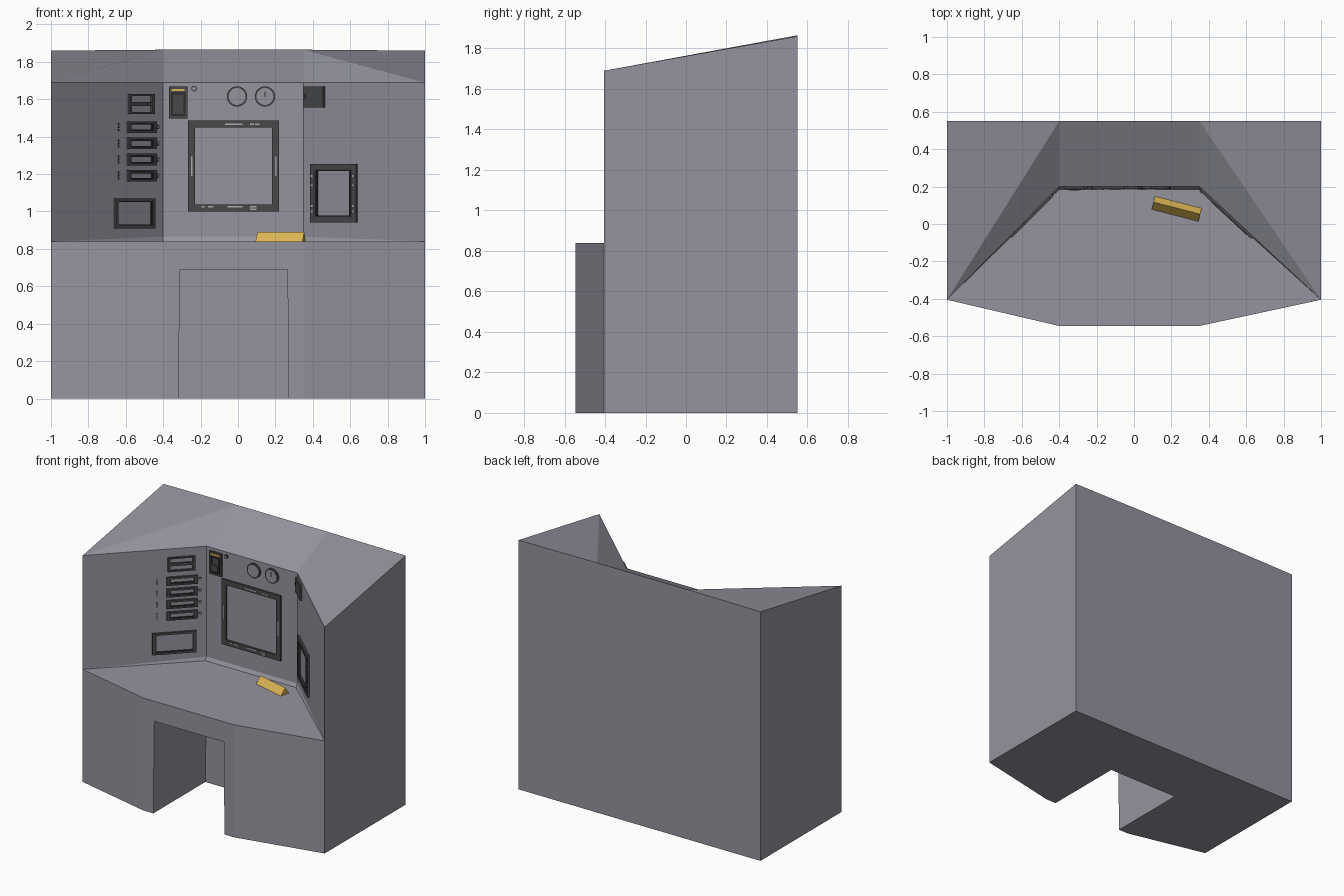
import bpy, bmesh, math
from mathutils import Vector, Matrix

cube = bpy.data.objects.get("Cube")
if cube:
    bpy.data.objects.remove(cube)


def material(name, rgb):
    m = bpy.data.materials.new(name)
    m.use_nodes = True
    m.diffuse_color = (*rgb, 1)
    m.node_tree.nodes["Principled BSDF"].inputs["Base Color"].default_value = (*rgb, 1)
    return m


GREY = material("console grey", (0.30, 0.295, 0.345))
DARK = material("dark trim", (0.065, 0.066, 0.068))
BLACK = material("black", (0.025, 0.025, 0.027))
PALE = material("pale marking", (0.42, 0.42, 0.44))
YELLOW = material("yellow", (0.72, 0.47, 0.09))


def finish(name, bm, mat):
    bmesh.ops.recalc_face_normals(bm, faces=bm.faces)
    me = bpy.data.meshes.new(name)
    bm.to_mesh(me)
    bm.free()
    me.materials.append(mat)
    ob = bpy.data.objects.new(name, me)
    bpy.context.scene.collection.objects.link(ob)
    return ob


# Console body: front plan, recessed walls and sloping roof
L, R, FRONT, BACK = -0.4, 0.35, -0.405, 0.55
DESK, WALL_TOP, WALL_Y = 0.84, 1.69, 0.2
bm = bmesh.new()


def row(ys, zs, xs=(-1, L, R, 1)):
    return [bm.verts.new(p) for p in zip(xs, ys, zs)]


plan = (FRONT, -0.545, -0.545, FRONT)
base = row(plan, [0] * 4)
edge = row(plan, [DESK] * 4)
crease = row((WALL_Y - 0.015,) * 2, [DESK] * 2, (L, R))
foot = row((WALL_Y,) * 2, [DESK + 0.025] * 2, (L, R))
crest = row((FRONT, WALL_Y, WALL_Y, FRONT), [WALL_TOP] * 4)
ridge = row([BACK] * 4, (1.86, 1.865, 1.865, 1.86))
heel = row([BACK] * 2, [0, 0], (-1, 1))
for i in range(3):
    bm.faces.new((base[i], base[i + 1], edge[i + 1], edge[i]))
bm.faces.new(edge + crease[::-1])
bm.faces.new(crease + foot[::-1])
bm.faces.new((foot[0], foot[1], crest[2], crest[1]))
bm.faces.new((crest[1], crest[2], ridge[2], ridge[1]))
for end, mid, k in ((0, 1, 0), (3, 2, 1)):
    bm.faces.new((edge[end], crease[k], foot[k]))
    bm.faces.new((edge[end], foot[k], crest[mid], crest[end]))
    bm.faces.new((crest[end], crest[mid], ridge[mid]))
    bm.faces.new((crest[end], ridge[mid], ridge[end]))
    bm.faces.new((base[end], edge[end], crest[end], ridge[end], heel[k]))
bm.faces.new(ridge + heel[::-1])
bm.faces.new(base + heel[::-1])
body = finish("console_body", bm, GREY)

# Knee space cut out of the base
bm = bmesh.new()
lower = [bm.verts.new((x, y, -0.1)) for x, y in ((-0.32, -0.8), (0.27, -0.8), (0.27, 0.07), (-0.32, 0.07))]
upper = [bm.verts.new((x, y, 0.69)) for x, y in ((-0.31, -0.8), (0.265, -0.8), (0.265, 0.07), (-0.31, 0.07))]
bm.faces.new(lower)
bm.faces.new(upper)
for i in range(4):
    j = (i + 1) % 4
    bm.faces.new((lower[i], lower[j], upper[j], upper[i]))
cutter = finish("knee_space_cutter", bm, GREY)
cut = body.modifiers.new("knee space", "BOOLEAN")
cut.operation, cut.solver, cut.object = "DIFFERENCE", "EXACT", cutter
bpy.context.view_layer.objects.active = body
bpy.ops.object.modifier_apply(modifier=cut.name)
bpy.data.objects.remove(cutter)


# Wall helpers: parts are placed by x and z and pushed out along the wall normal
class Wall:
    def __init__(self, a, b):
        self.a, self.b = Vector((*a, 0)), Vector((*b, 0))
        self.u = (self.b - self.a).normalized()
        self.n = Vector((self.u.y, -self.u.x, 0))

    def at(self, x, z, out=0.0):
        t = (x - self.a.x) / (self.b.x - self.a.x)
        return self.a.lerp(self.b, t) + Vector((0, 0, z)) + self.n * out


left_wall = Wall((-1, FRONT), (L, WALL_Y))
mid_wall = Wall((L, WALL_Y), (R, WALL_Y))
right_wall = Wall((R, WALL_Y), (1, FRONT))


def plate(name, wall, x0, x1, z0, z1, out, mat, low=-0.004):
    bm = bmesh.new()
    rings = [[bm.verts.new(wall.at(x, z, d)) for x, z in ((x0, z0), (x1, z0), (x1, z1), (x0, z1))]
             for d in (low, out)]
    bm.faces.new(rings[0])
    bm.faces.new(rings[1])
    for i in range(4):
        j = (i + 1) % 4
        bm.faces.new((rings[0][i], rings[0][j], rings[1][j], rings[1][i]))
    return finish(name, bm, mat)


def frame(name, wall, x0, x1, z0, z1, bx, bz, out, mat=DARK):
    bm = bmesh.new()
    rects = []
    for d in (-0.004, out):
        for s, t in ((0, 0), (bx, bz)):
            rects.append([bm.verts.new(wall.at(x, z, d)) for x, z in
                          ((x0 + s, z0 + t), (x1 - s, z0 + t), (x1 - s, z1 - t), (x0 + s, z1 - t))])
    for p, q in ((0, 1), (2, 3), (0, 2), (1, 3)):
        for i in range(4):
            j = (i + 1) % 4
            bm.faces.new((rects[p][i], rects[p][j], rects[q][j], rects[q][i]))
    return finish(name, bm, mat)


def disc(name, wall, x, z, r, out, mat, sides=32):
    bm = bmesh.new()
    rot = wall.n.to_track_quat("Z", "Y").to_matrix().to_4x4()
    bmesh.ops.create_cone(bm, cap_ends=True, segments=sides, radius1=r, radius2=r, depth=out,
                          matrix=Matrix.Translation(wall.at(x, z, out / 2)) @ rot)
    return finish(name, bm, mat)


# Main screen with markings on its surround
frame("main_screen_frame", mid_wall, -0.267, 0.22, 1.0, 1.487, 0.038, 0.038, 0.014)
for x0, x1, z in ((-0.07, 0.025, 1.467), (0.065, 0.085, 1.467), (0.09, 0.115, 1.467),
                  (-0.195, -0.18, 1.026), (-0.16, -0.13, 1.026), (-0.055, 0.025, 1.026),
                  (0.065, 0.1, 1.026), (0.065, 0.1, 1.012)):
    plate("screen_marking", mid_wall, x0, x1, z - 0.004, z + 0.004, 0.016, PALE, 0.01)
for x in (-0.247, 0.201):
    plate("screen_side_marking", mid_wall, x - 0.004, x + 0.004, 1.19, 1.295, 0.016, PALE, 0.01)

# Switch panel and indicator
plate("switch_panel", mid_wall, -0.37, -0.27, 1.497, 1.668, 0.012, DARK)
frame("switch_surround", mid_wall, -0.358, -0.282, 1.51, 1.635, 0.01, 0.01, 0.018, BLACK)
plate("switch_rocker", mid_wall, -0.345, -0.295, 1.525, 1.575, 0.02, DARK)
plate("switch_yellow_strip", mid_wall, -0.355, -0.287, 1.643, 1.655, 0.015, YELLOW, 0.008)
disc("indicator_rim", mid_wall, -0.235, 1.657, 0.015, 0.01, DARK, 16)
disc("indicator_lamp", mid_wall, -0.235, 1.657, 0.01, 0.012, GREY, 16)

# Gauges
for x in (-0.005, 0.144):
    disc("gauge_rim", mid_wall, x, 1.615, 0.054, 0.012, DARK)
    disc("gauge_face", mid_wall, x, 1.615, 0.045, 0.0135, GREY)
plate("gauge_needle", mid_wall, 0.141, 0.147, 1.612, 1.642, 0.016, BLACK, 0.01)

# Right wall: speaker box and side screen
plate("speaker_box", right_wall, 0.36, 0.465, 1.555, 1.668, 0.015, DARK)
plate("speaker_slot", right_wall, 0.362, 0.375, 1.6, 1.63, 0.018, BLACK)
frame("side_screen_frame", right_wall, 0.395, 0.64, 0.94, 1.255, 0.025, 0.03, 0.015)
frame("side_screen_bezel", right_wall, 0.42, 0.615, 0.97, 1.225, 0.008, 0.008, 0.018, BLACK)
for z in (1.0, 1.03, 1.14, 1.19):
    for x in (0.407, 0.627):
        plate("side_screen_button", right_wall, x - 0.006, x + 0.006, z - 0.005, z + 0.005, 0.018, PALE, 0.01)

# Left wall: display windows, knobs, labels and lower screen
for z in (1.575, 1.522):
    frame("upper_display_frame", left_wall, -0.588, -0.455, z, z + 0.053, 0.012, 0.01, 0.014)
for z in (1.42, 1.333, 1.247, 1.16):
    frame("display_frame", left_wall, -0.594, -0.444, z, z + 0.062, 0.014, 0.012, 0.014)
    frame("display_bezel", left_wall, -0.58, -0.458, z + 0.012, z + 0.05, 0.006, 0.006, 0.008, BLACK)
    disc("display_knob_rim", left_wall, -0.432, z + 0.031, 0.011, 0.008, DARK, 12)
    disc("display_knob", left_wall, -0.432, z + 0.031, 0.008, 0.011, GREY, 12)
    for k in range(3):
        plate("display_label", left_wall, -0.642, -0.637, z + 0.01 + k * 0.016, z + 0.021 + k * 0.016, 0.003, BLACK)
frame("lower_screen_frame", left_wall, -0.663, -0.45, 0.91, 1.07, 0.014, 0.014, 0.014)
frame("lower_screen_bezel", left_wall, -0.649, -0.464, 0.924, 1.056, 0.005, 0.005, 0.009, BLACK)

# Tent-shaped yellow desk sign
bm = bmesh.new()
ends = [[bm.verts.new((x, y, z)) for y, z in ((-0.036, 0), (0.036, 0), (0.004, 0.05))] for x in (-0.129, 0.129)]
bm.faces.new(ends[0])
bm.faces.new(ends[1])
for i in range(3):
    j = (i + 1) % 3
    bm.faces.new((ends[0][i], ends[0][j], ends[1][j], ends[1][i]))
sign = finish("desk_sign", bm, YELLOW)
sign.location = (0.228, 0.081, DESK)
sign.rotation_euler.z = math.radians(-14.4)
